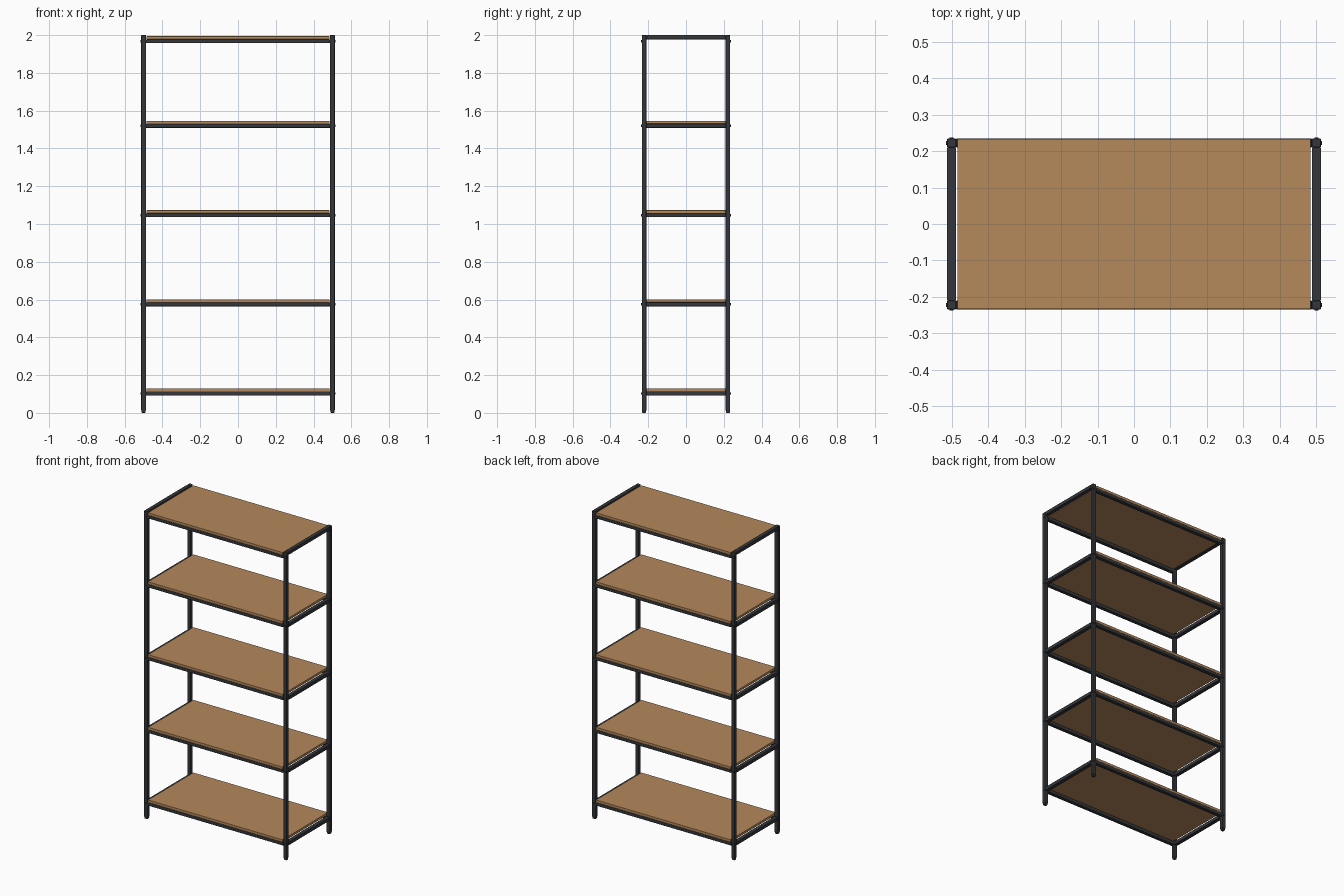
import bpy, bmesh, math
from mathutils import Matrix

if "Cube" in bpy.data.objects:
    bpy.data.objects.remove(bpy.data.objects["Cube"])


def material(name, rgb):
    m = bpy.data.materials.new(name)
    m.diffuse_color = (*rgb, 1)
    m.use_nodes = True
    m.node_tree.nodes["Principled BSDF"].inputs["Base Color"].default_value = m.diffuse_color
    return m


METAL = material("charcoal metal", (0.035, 0.037, 0.042))
WOOD = material("warm wood", (0.46, 0.25, 0.105))


def finish(name, bm, mat):
    me = bpy.data.meshes.new(name)
    bm.to_mesh(me)
    bm.free()
    me.materials.append(mat)
    ob = bpy.data.objects.new(name, me)
    bpy.context.collection.objects.link(ob)


def box(name, lo, hi, mat, bevel=0.0):
    """Box between two corners with softened edges."""
    bm = bmesh.new()
    bmesh.ops.create_cube(bm, size=1)
    for v in bm.verts:
        v.co = [(a + b) / 2 + c * (b - a) for a, b, c in zip(lo, hi, v.co)]
    if bevel:
        bmesh.ops.bevel(bm, geom=bm.edges[:], offset=bevel, segments=2,
                        profile=0.5, affect='EDGES')
    finish(name, bm, mat)


def bolt(name, pos, axis):
    """Small round bolt head facing along axis."""
    bm = bmesh.new()
    rot = Matrix.Rotation(math.pi / 2, 4, 'Y' if axis == 'X' else 'X')
    bmesh.ops.create_cone(bm, cap_ends=True, segments=12, radius1=0.006,
                          radius2=0.006, depth=0.006,
                          matrix=Matrix.Translation(pos) @ rot)
    finish(name, bm, METAL)


X0, X1 = 0.4875, 0.5125      # post inner / outer x
Y0, Y1 = 0.21, 0.234         # post inner / outer y
XC, YC = 0.5, 0.222
SHELVES = [0.092, 0.564, 1.036, 1.509, 1.957]   # underside of each frame
RAIL = 0.021

# Corner posts with feet
for sx in (-1, 1):
    for sy in (-1, 1):
        x = sorted((sx * X0, sx * X1))
        y = sorted((sy * Y0, sy * Y1))
        box("corner_post", (x[0], y[0], 0.012), (x[1], y[1], 2.0), METAL, 0.003)
        box("foot", (x[0] + .002, y[0] + .002, 0), (x[1] - .002, y[1] - .002, 0.016),
            METAL, 0.004)

# Shelf frames, boards and bolts
for i, z in enumerate(SHELVES):
    top = i == len(SHELVES) - 1
    for s in (-1, 1):
        y = sorted((s * Y0, s * Y1))
        box("long_rail", (-X0, y[0], z), (X0, y[1], z + RAIL), METAL, 0.002)
        x = sorted((s * X0, s * X1))
        zr = 2.0 - 0.022 if top else z
        box("end_rail", (x[0], -Y0, zr), (x[1], Y0, zr + 0.022), METAL, 0.002)
        for t in (-1, 1):
            bolt("side_bolt", (s * X1, t * YC, z + 0.0105), 'X')
            bolt("face_bolt", (s * XC, t * Y1, z + 0.0105), 'Y')
    box("shelf_board", (-0.4835, -0.233, z + RAIL), (0.4835, 0.233, z + RAIL + 0.016),
        WOOD, 0.001)
